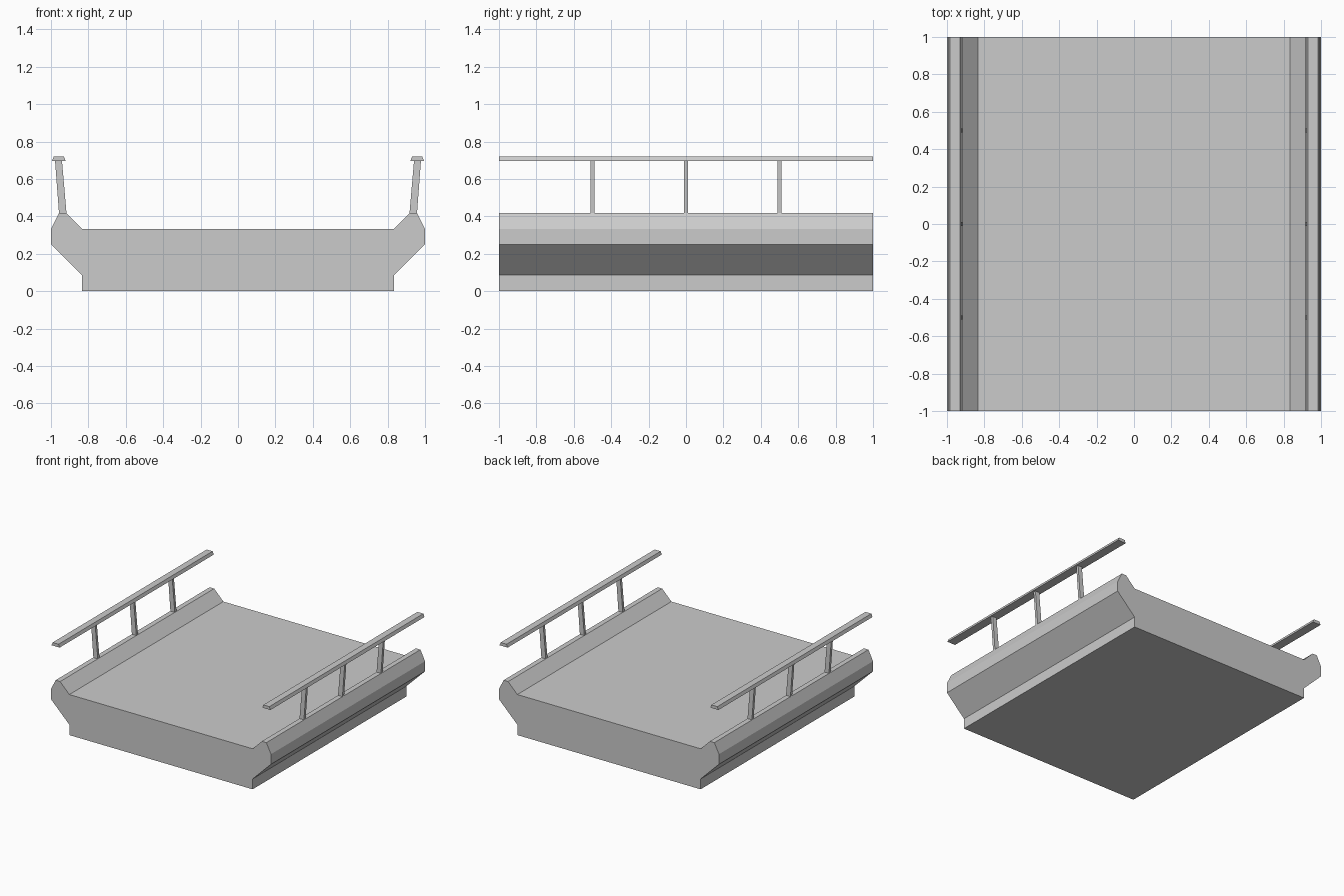
import bpy
import bmesh

cube = bpy.data.objects.get("Cube")
if cube:
    bpy.data.objects.remove(cube, do_unlink=True)

grey = bpy.data.materials.new("concrete_grey")
grey.use_nodes = True
colour = (0.6, 0.6, 0.6, 1)
grey.diffuse_color = colour
grey.node_tree.nodes["Principled BSDF"].inputs["Base Color"].default_value = colour


def extrude_profile(name, profile, y0, y1):
    """Make a closed solid from an x-z profile swept along y."""
    bm = bmesh.new()
    face = bm.faces.new([bm.verts.new((x, y0, z)) for x, z in profile])
    swept = bmesh.ops.extrude_face_region(bm, geom=[face])
    moved = [v for v in swept["geom"] if isinstance(v, bmesh.types.BMVert)]
    bmesh.ops.translate(bm, verts=moved, vec=(0, y1 - y0, 0))
    bmesh.ops.recalc_face_normals(bm, faces=bm.faces)
    mesh = bpy.data.meshes.new(name)
    bm.to_mesh(mesh)
    bm.free()
    mesh.materials.append(grey)
    obj = bpy.data.objects.new(name, mesh)
    bpy.context.collection.objects.link(obj)
    return obj


def mirrored(profile, side):
    return [(side * x, z) for x, z in profile]


# Deck slab with overhanging kerbs on both sides
half = [(0.833, 0), (0.833, 0.085), (1, 0.25), (1, 0.333),
        (0.958, 0.417), (0.917, 0.417), (0.833, 0.333)]
extrude_profile("bridge_deck", half + mirrored(half[::-1], -1), -1, 1)

# Handrails and their outward-leaning posts
rail = [(0.921, 0.695), (0.995, 0.695), (0.985, 0.72), (0.931, 0.72)]
post = [(0.917, 0.417), (0.957, 0.417), (0.978, 0.695), (0.941, 0.695)]
for side, label in ((1, "left"), (-1, "right")):
    extrude_profile(f"{label}_handrail", mirrored(rail, side), -1, 1)
    for place, y in (("front", -0.5), ("middle", 0), ("back", 0.5)):
        extrude_profile(f"{label}_{place}_post", mirrored(post, side),
                        y - 0.011, y + 0.011)
